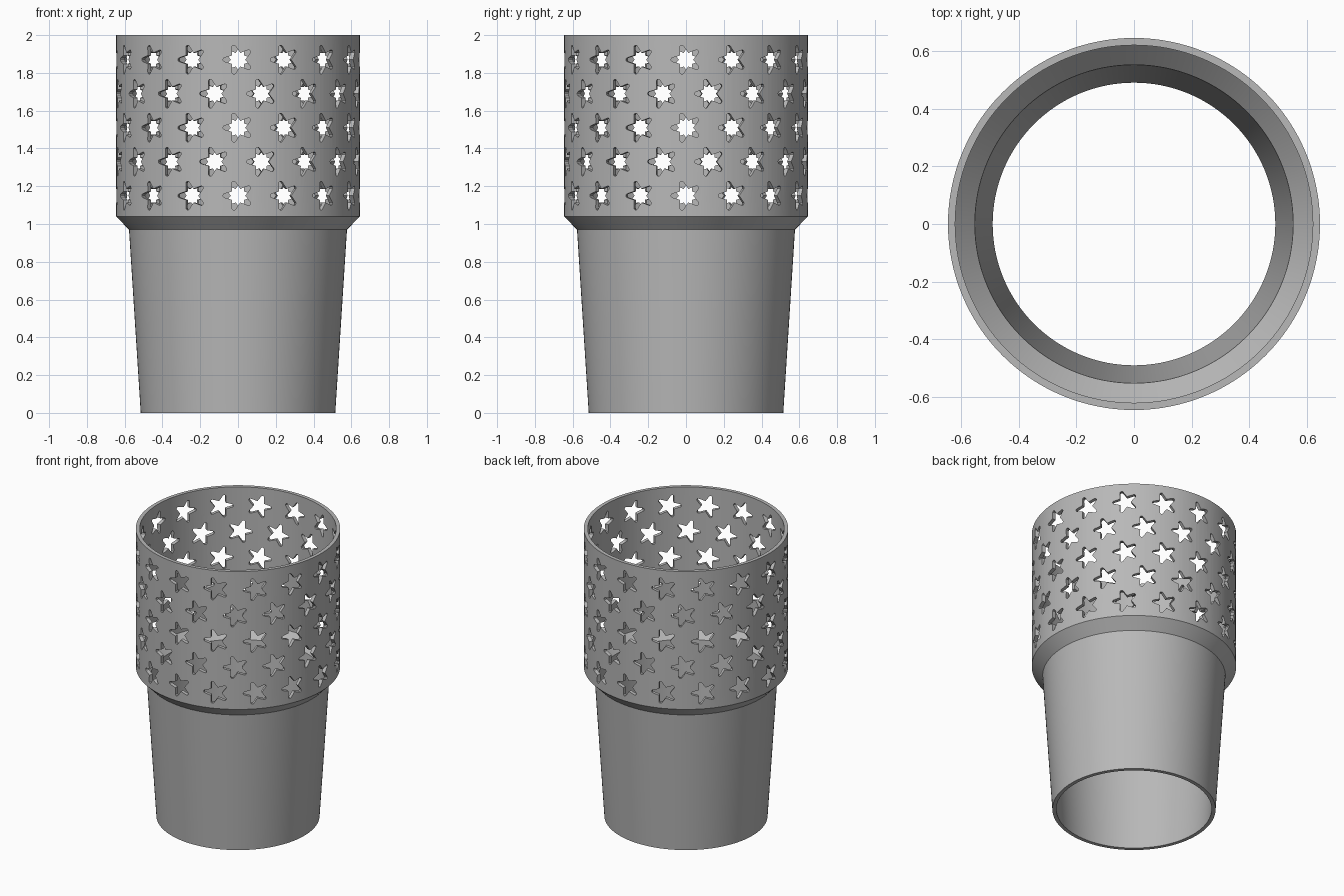
import bpy, bmesh, math
from mathutils import Matrix, Vector

cube = bpy.data.objects.get("Cube")
if cube:
    bpy.data.objects.remove(cube)

SEGMENTS = 128
STARS_PER_ROW = 16
ROWS = 5


def new_object(name, bm):
    bmesh.ops.recalc_face_normals(bm, faces=bm.faces)
    mesh = bpy.data.meshes.new(name)
    bm.to_mesh(mesh)
    bm.free()
    obj = bpy.data.objects.new(name, mesh)
    bpy.context.collection.objects.link(obj)
    return obj


grey = bpy.data.materials.new("plain grey")
grey.use_nodes = True
colour = (0.48, 0.48, 0.48, 1)
grey.diffuse_color = colour
grey.node_tree.nodes["Principled BSDF"].inputs["Base Color"].default_value = colour

# Open sleeve: a closed wall section spun around the vertical axis
section = [(0.515, 0), (0.577, 0.97), (0.645, 1.04), (0.645, 2),
           (0.62, 2), (0.62, 1.04), (0.552, 0.97), (0.49, 0)]
bm = bmesh.new()
rings = []
for i in range(SEGMENTS):
    a = math.tau * i / SEGMENTS
    rings.append([bm.verts.new((r * math.cos(a), r * math.sin(a), z)) for r, z in section])
for i, ring in enumerate(rings):
    following = rings[(i + 1) % SEGMENTS]
    for j in range(len(section)):
        k = (j + 1) % len(section)
        bm.faces.new((ring[j], following[j], following[k], ring[k]))
sleeve = new_object("cup_sleeve", bm)
sleeve.data.materials.append(grey)


# Star outline with blunt rounded tips, one tip pointing sideways
def star_outline(tip=0.08, valley=0.038, blunt=0.011):
    points = []
    for i in range(5):
        a = math.pi + math.tau * i / 5
        out = Vector((math.cos(a), math.sin(a)))
        side = Vector((-out.y, out.x))
        for t in (-90, -45, 0, 45, 90):
            b = math.radians(t)
            points.append(out * (tip - blunt + blunt * math.cos(b)) + side * blunt * math.sin(b))
        a += math.pi / 5
        points.append(Vector((math.cos(a), math.sin(a))) * valley)
    return points


# Star prisms in staggered rows, all in one cutter
bm = bmesh.new()
outline = star_outline()
for row in range(ROWS):
    for n in range(STARS_PER_ROW):
        turn = math.tau * (n + 0.5 * (row % 2)) / STARS_PER_ROW
        place = Matrix.Translation((0, 0, 1.15 + 0.18 * row)) @ Matrix.Rotation(turn, 4, "Z")
        face = bm.faces.new([bm.verts.new(place @ Vector((p.x, -0.72, p.y))) for p in outline])
        extruded = bmesh.ops.extrude_face_region(bm, geom=[face], use_keep_orig=True)["geom"]
        inward = place.to_3x3() @ Vector((0, 0.18, 0))
        bmesh.ops.translate(bm, vec=inward,
                            verts=[g for g in extruded if isinstance(g, bmesh.types.BMVert)])
cutter = new_object("star_cutter", bm)
cutter.hide_render = True

# Cut the stars through the upper band
cut = sleeve.modifiers.new("star_holes", "BOOLEAN")
cut.operation = "DIFFERENCE"
cut.solver = "EXACT"
cut.object = cutter
bpy.ops.object.select_all(action="DESELECT")
sleeve.select_set(True)
bpy.context.view_layer.objects.active = sleeve
bpy.ops.object.modifier_apply(modifier=cut.name)
bpy.data.objects.remove(cutter)
bpy.ops.object.shade_smooth_by_angle(angle=math.radians(25))
